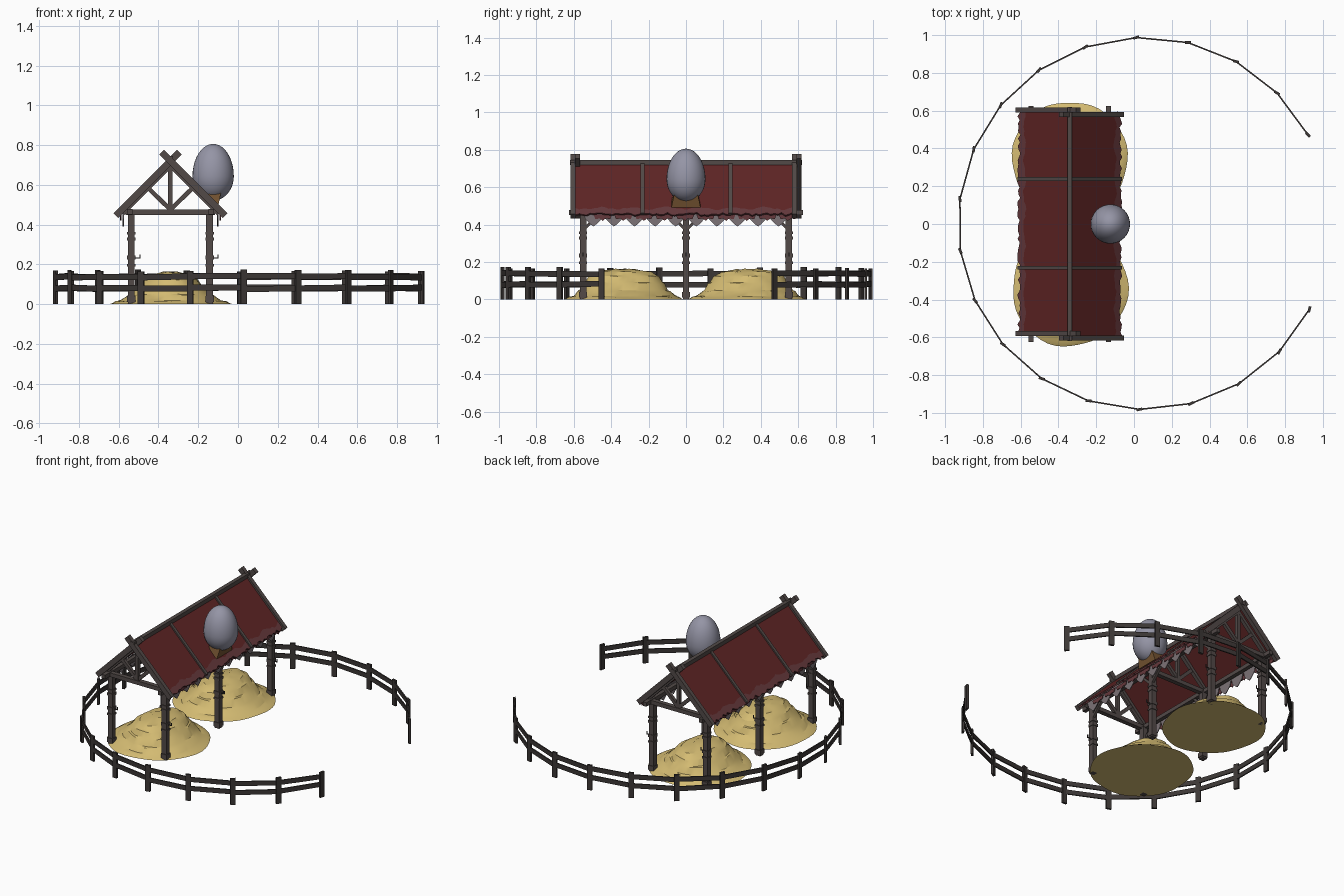
import bpy, bmesh, math, random
from mathutils import Vector, Matrix

if "Cube" in bpy.data.objects:
    bpy.data.objects.remove(bpy.data.objects["Cube"])

random.seed(4)
RX, RZ = -0.34, 0.72          # ridge position


def material(name, rgb):
    m = bpy.data.materials.new(name)
    m.diffuse_color = (*rgb, 1)
    m.use_nodes = True
    m.node_tree.nodes["Principled BSDF"].inputs["Base Color"].default_value = m.diffuse_color
    return m


WOOD = material("weathered wood", (0.085, 0.068, 0.064))
DARK = material("dark fence wood", (0.045, 0.038, 0.036))
RED = material("roof red", (0.115, 0.018, 0.018))
FADED = material("faded red trim", (0.13, 0.04, 0.045))
HAY = material("straw", (0.66, 0.50, 0.17))
GREY = material("egg grey", (0.30, 0.30, 0.38))
CLOTH = material("pennant grey", (0.20, 0.17, 0.18))
BROWN = material("brown cradle", (0.17, 0.085, 0.03))


def finish(name, bm, *mats, smooth=None):
    bmesh.ops.recalc_face_normals(bm, faces=bm.faces)
    me = bpy.data.meshes.new(name)
    bm.to_mesh(me)
    bm.free()
    ob = bpy.data.objects.new(name, me)
    bpy.context.collection.objects.link(ob)
    for m in mats:
        me.materials.append(m)
    if smooth:
        bpy.ops.object.select_all(action='DESELECT')
        ob.select_set(True)
        bpy.context.view_layer.objects.active = ob
        bpy.ops.object.shade_smooth_by_angle(angle=math.radians(smooth))
    return ob


def beam(bm, p, q, w, h, up=(0, 0, 1)):
    """Box from p to q; h is measured along up, w across."""
    p, q = Vector(p), Vector(q)
    d = (q - p).normalized()
    side = d.cross(Vector(up)).normalized()
    top = side.cross(d)
    rot = Matrix((side, top, d)).transposed().to_4x4()
    mat = Matrix.Translation((p + q) / 2) @ rot @ Matrix.Diagonal((w, h, (q - p).length, 1))
    bmesh.ops.create_cube(bm, size=1, matrix=mat)


def slope(dx, lift=0.0):
    """Point on the roof (x, z) at signed distance dx from the ridge."""
    return RX + dx, RZ - abs(dx) + lift


# ring fence, open towards +x
posts, rails = bmesh.new(), bmesh.new()
ring = []
for i in range(20):
    a = math.radians(28.5 + 16 * i)
    c = Vector((0.055 + 0.985 * math.cos(a), 0.003 + 0.985 * math.sin(a), 0))
    ring.append(c)
    t = a + 0.25
    beam(posts, c, c + Vector((0, 0, 0.168 + random.uniform(-.004, .006))), 0.014, 0.032,
         (-math.sin(t), math.cos(t), 0))
for a, b in zip(ring, ring[1:]):
    for z in (0.08, 0.138):
        j = [Vector((0, 0, z + random.uniform(-.004, .004))) for _ in range(2)]
        beam(rails, a + j[0], b + j[1], 0.008, 0.03)
finish("fence_posts", posts, DARK)
finish("fence_rails", rails, DARK)

# shelter posts with wrapped bands and small hooks
post, band, hook = bmesh.new(), bmesh.new(), bmesh.new()
for sx in (-1, 1):
    x = RX + sx * 0.197
    for y in (-0.55, 0, 0.55):
        beam(post, (x, y, 0), (x, y, 0.46), 0.034, 0.034, (0, 1, 0))
        for z, h in ((0.01, 0.03), (0.19, 0.012), (0.225, 0.02), (0.32, 0.016), (0.35, 0.012)):
            beam(band, (x, y, z), (x, y, z + h), 0.042, 0.042, (0, 1, 0))
        beam(hook, (x, y, 0.232), (x + 0.045, y, 0.232), 0.005, 0.005)
        beam(hook, (x + 0.043, y, 0.23), (x + 0.043, y, 0.25), 0.005, 0.005, (0, 1, 0))
finish("shelter_posts", post, WOOD)
finish("post_bands", band, WOOD)
finish("post_hooks", hook, DARK)

# trusses: tie beam, king post, struts
truss = bmesh.new()
for y in (-0.56, 0, 0.56):
    beam(truss, (RX - 0.225, y, 0.462), (RX + 0.225, y, 0.462), 0.03, 0.026)
    beam(truss, (RX, y, 0.46), (RX, y, 0.71), 0.022, 0.022, (0, 1, 0))
    for s in (-1, 1):
        beam(truss, (RX, y, 0.475), (RX + s * 0.118, y, 0.59), 0.02, 0.022)
        beam(truss, (RX, y, 0.695), (RX + s * 0.24, y, 0.455), 0.024, 0.02)
finish("roof_trusses", truss, WOOD)

# wall plates, ridge beam and slanted braces under the plates
plate = bmesh.new()
for s in (-1, 1):
    x = RX + s * 0.205
    beam(plate, (x, -0.625, 0.465), (x, 0.625, 0.465), 0.026, 0.026)
    for y, d in ((-0.55, 1), (0, 1), (0, -1), (0.55, -1)):
        beam(plate, (x, y, 0.37), (x, y + d * 0.09, 0.46), 0.016, 0.016)
beam(plate, (RX, -0.62, 0.732), (RX, 0.62, 0.732), 0.026, 0.026)
finish("ridge_and_plates", plate, WOOD)

# crossed gable rafters and batten strips over the roof
rafter = bmesh.new()
for s in (-1, 1):
    n = (s, 0, 1)
    for y in (-0.592, 0.592):
        top = (RX - s * 0.045, y - s * 0.012, RZ + 0.045)
        x, z = slope(s * 0.275)
        beam(rafter, top, (x, y - s * 0.012, z), 0.026, 0.034, n)
    for y in (-0.232, 0.238):
        x, z = slope(s * 0.272, 0.008)
        beam(rafter, (RX, y, RZ + 0.008), (x, y, z), 0.02, 0.016, n)
finish("gable_rafters", rafter, WOOD)

# roof sheets with ragged lower edge, faded strip along the eave
roof = bmesh.new()
N = 60
for s in (-1, 1):
    rows = []
    for k in range(N + 1):
        y = -0.59 + 1.18 * k / N
        ragged = 0.264 + random.uniform(-0.006, 0.010)
        worn = 0.236 + 0.006 * math.sin(k * 0.7) + random.uniform(-0.004, 0.004)
        col = []
        for d in (0, worn, ragged):
            x, z = slope(s * d)
            col.append(roof.verts.new((x, y, z)))
        rows.append(col)
    for a, b in zip(rows, rows[1:]):
        for r in (0, 1):
            f = roof.faces.new((a[r], b[r], b[r + 1], a[r + 1]))
            f.material_index = r
ob = finish("roof_sheets", roof, RED, FADED)
sol = ob.modifiers.new("thickness", 'SOLIDIFY')
sol.thickness = 0.01
sol.offset = 0

# pennants under both eaves
pen = bmesh.new()
for s in (-1, 1):
    x = RX + s * 0.238
    for k in range(10):
        y = -0.495 + 0.11 * k
        for w, drop, top, off, m in ((0.055, 0.39, 0.47, 0.0, 0), (0.05, 0.42, 0.455, 0.012, 1)):
            yy = y + (0.05 if m else 0)
            pts = [(-w, top), (w, top), (w * 0.8, 0.43), (w * 0.3, drop + 0.012),
                   (0, drop), (-w * 0.3, drop + 0.012), (-w * 0.8, 0.43)]
            vs = [pen.verts.new((x + s * off, yy + a, z)) for a, z in pts]
            pen.faces.new(vs).material_index = m
ob = finish("eave_pennants", pen, CLOTH, FADED)
sol = ob.modifiers.new("thickness", 'SOLIDIFY')
sol.thickness = 0.004

# two hay mounds: terraced rings, narrower across x towards the top
PROFILE = [(0.315, 0.0), (0.295, 0.012), (0.27, 0.02), (0.25, 0.042), (0.236, 0.05),
           (0.218, 0.085), (0.206, 0.092), (0.19, 0.122), (0.172, 0.13), (0.15, 0.146),
           (0.11, 0.152), (0.06, 0.161)]
SEG = 48
for name, cy, ph in (("hay_mound_back", 0.335, 0.0), ("hay_mound_front", -0.335, 2.0)):
    bm = bmesh.new()
    rings = []
    for i, (r, z) in enumerate(PROFILE):
        sx = 0.97 - 0.35 * (z / 0.16)
        loop = []
        for k in range(SEG):
            a = 2 * math.pi * k / SEG
            wob = 1 + 0.018 * math.sin(3 * a + ph + i * 0.3) + 0.010 * math.sin(7 * a + i + ph)
            zz = z + (0.003 * math.sin(5 * a + i * 2 + ph) if i else 0)
            loop.append(bm.verts.new((RX + r * sx * wob * math.cos(a), cy + r * wob * math.sin(a), zz)))
        rings.append(loop)
    for a, b in zip(rings, rings[1:]):
        for k in range(SEG):
            n = (k + 1) % SEG
            bm.faces.new((a[k], a[n], b[n], b[k]))
    bm.faces.new(rings[-1])
    bm.faces.new(rings[0][::-1])
    finish(name, bm, HAY, smooth=25)

# egg: sphere narrowed towards the top
bm = bmesh.new()
bmesh.ops.create_uvsphere(bm, u_segments=32, v_segments=20, radius=1)
for v in bm.verts:
    z = v.co.z
    v.co.x = -0.125 + v.co.x * 0.104
    v.co.y *= 0.104
    v.co.z = 0.643 + z * (0.163 if z > 0 else 0.122)
finish("egg", bm, GREY, smooth=60)

# cradle holding the egg on the roof slope
bm = bmesh.new()
lo, hi = [], []
for sy in (-1, 1):
    for x, z, y in ((-0.165, 0.535, 0.078), (-0.10, 0.492, 0.078), (-0.085, 0.565, 0.062), (-0.165, 0.56, 0.062)):
        (lo if sy < 0 else hi).append(bm.verts.new((x, sy * y, z)))
bm.faces.new(lo)
bm.faces.new(hi[::-1])
for k in range(4):
    n = (k + 1) % 4
    bm.faces.new((lo[k], hi[k], hi[n], lo[n]))
finish("egg_cradle", bm, BROWN)
